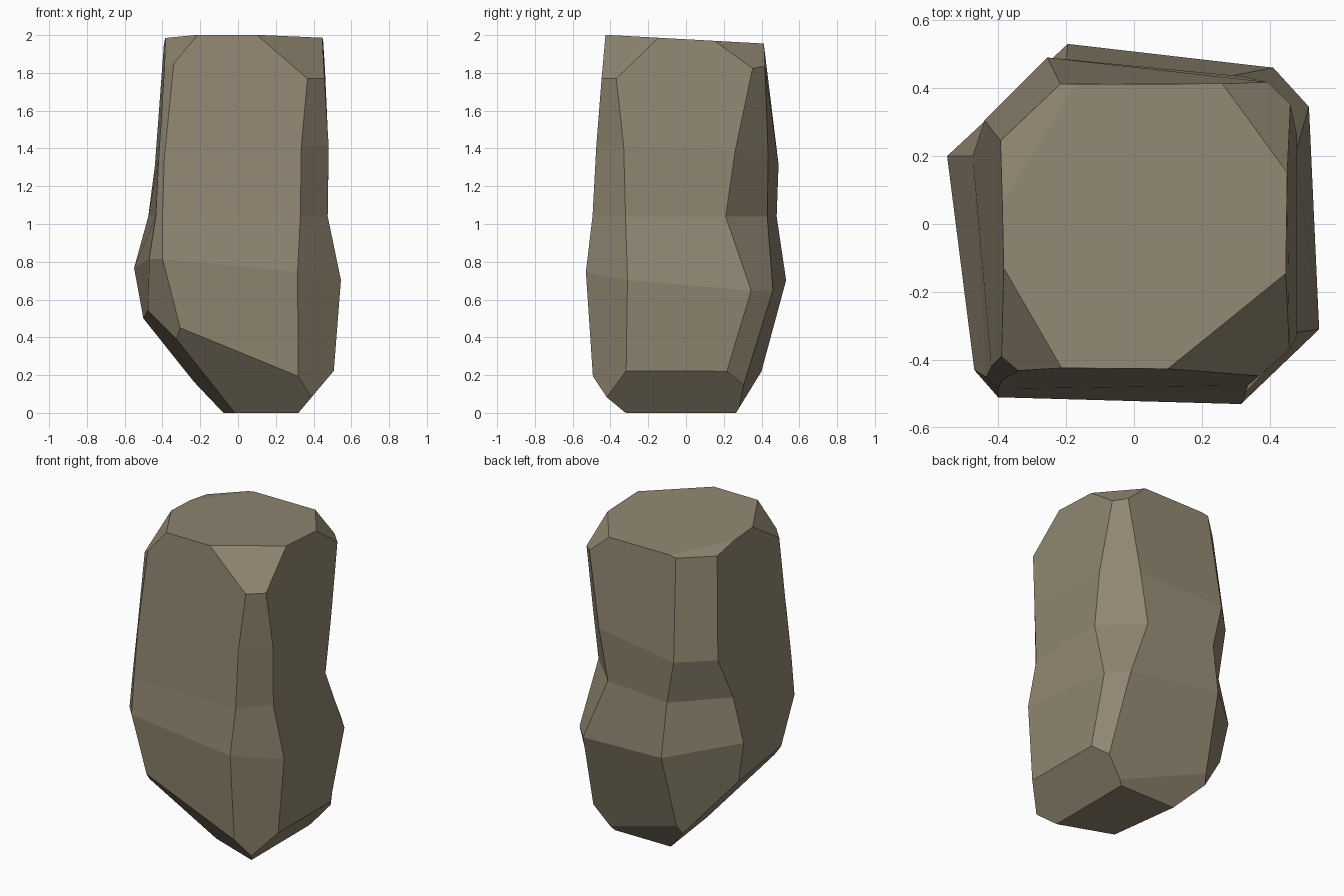
import bpy, bmesh
from mathutils import Vector

if "Cube" in bpy.data.objects:
    bpy.data.objects.remove(bpy.data.objects["Cube"])

# Cross-sections of the pillar: (height, tilt in x, tilt in y), then 8 outline points
# going counter-clockwise from the front-left corner (each corner is a chamfer)
RINGS = [
    ((0.0, 0, 0), [(-.19, -.47), (.32, -.48), (.49, -.32), (.50, .15),
                   (.455, .26), (-.22, .34), (-.41, .145), (-.49, 0)]),
    ((.73, -.10, -.09), [(-.40, -.51), (.315, -.53), (.545, -.31), (.515, .345),
                         (.41, .46), (-.195, .53), (-.55, .20), (-.47, -.43)]),
    ((1.04, 0, 0), [(-.40, -.485), (.33, -.495), (.475, -.32), (.475, .21),
                    (.255, .43), (-.20, .48), (-.475, .20), (-.435, -.45)]),
    ((1.36, .08, -.05), [(-.39, -.46), (.335, -.475), (.48, -.33), (.48, .26),
                         (.315, .435), (-.255, .49), (-.44, .305), (-.42, -.42)]),
    ((2.05, 0, 0), [(-.32, -.42), (.394, -.425), (.44, -.40), (.45, .40),
                    (.43, .41), (-.21, .40), (-.385, .235), (-.375, -.375)]),
]

# Chisel cuts: point on the plane, outward normal
CUTS = [
    ((.32, 0, 0), (.22, 0, -.185)),               # under right side
    ((.32, -.32, 0), (-.0266, -.0722, -.0646)),   # under front
    ((-.06, 0, .02), (-1.15, -.15, -1)),          # under left side
    ((0, .265, 0), (0, .22, -.135)),              # under back
    ((0, 0, 1.978), (0, .055, 1)),                # sloping top
    ((.41, -.41, 1.77), (.143, -.167, .18)),      # top front-right corner
    ((-.36, -.41, 1.84), (-.132, -.07, .114)),    # top front-left corner
    ((.45, .40, 1.80), (.121, .096, .14)),        # top back-right corner
    ((-.305, .33, 1.945), (-.016, .015, .09)),    # top back-left corner
]

# Loft the rings into a closed column
bm = bmesh.new()
loops = [[bm.verts.new((x, y, z + tx * x + ty * y)) for x, y in pts]
         for (z, tx, ty), pts in RINGS]
for low, high in zip(loops, loops[1:]):
    for i in range(8):
        j = (i + 1) % 8
        bm.faces.new((low[i], low[j], high[j], high[i]))
bm.faces.new(loops[0][::-1])
bm.faces.new(loops[-1])

# Chisel the ends and close each cut with a flat face
for point, normal in CUTS:
    bmesh.ops.bisect_plane(bm, geom=bm.verts[:] + bm.edges[:] + bm.faces[:],
                           dist=1e-5, plane_co=Vector(point),
                           plane_no=Vector(normal).normalized(), clear_outer=True)
    bmesh.ops.holes_fill(bm, edges=[e for e in bm.edges if e.is_boundary], sides=0)
bmesh.ops.recalc_face_normals(bm, faces=bm.faces[:])

# Stone pillar object with one flat colour
mesh = bpy.data.meshes.new("rock_pillar")
bm.to_mesh(mesh)
bm.free()
stone = bpy.data.materials.new("brown_grey_stone")
stone.diffuse_color = (.28, .24, .165, 1)
stone.use_nodes = True
stone.node_tree.nodes["Principled BSDF"].inputs["Base Color"].default_value = stone.diffuse_color
mesh.materials.append(stone)
bpy.context.collection.objects.link(bpy.data.objects.new("rock_pillar", mesh))
